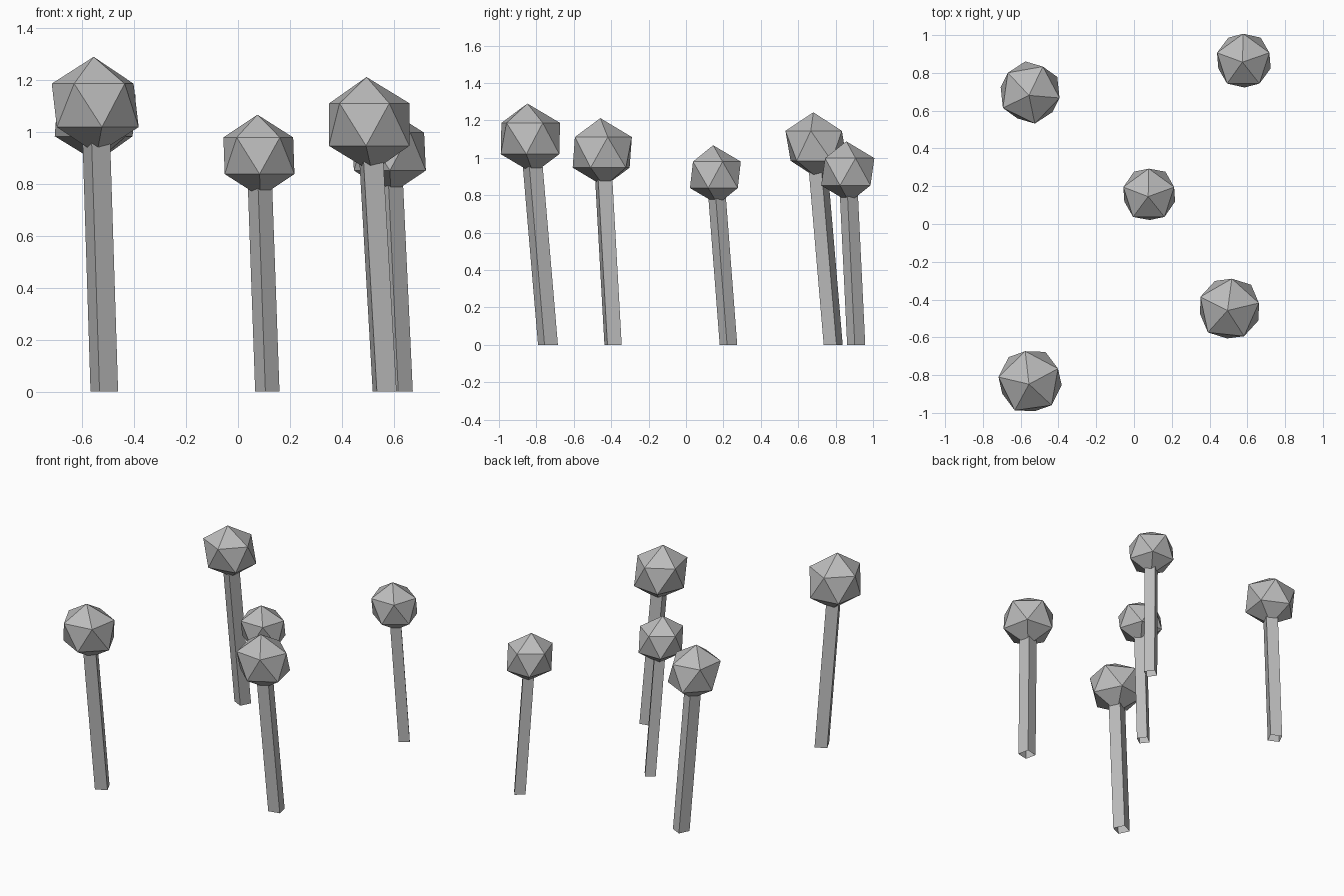
import bpy
import bmesh
from math import radians
from mathutils import Matrix, Vector

cube = bpy.data.objects.get("Cube")
if cube:
    bpy.data.objects.remove(cube, do_unlink=True)

# One plain grey for every part
GREY = (0.5, 0.5, 0.5, 1.0)
grey = bpy.data.materials.new("plain_grey")
grey.use_nodes = True
grey.diffuse_color = GREY
grey.node_tree.nodes["Principled BSDF"].inputs["Base Color"].default_value = GREY


def add_part(name, bm, matrix):
    bm.transform(matrix)
    mesh = bpy.data.meshes.new(name)
    bm.to_mesh(mesh)
    bm.free()
    mesh.materials.append(grey)
    bpy.context.collection.objects.link(bpy.data.objects.new(name, mesh))


def add_tree(name, base, apex, radius, turn):
    """Square trunk and faceted crown, turned about z, then sheared to lean."""
    base, apex = Vector(base), Vector(apex)
    lean = Matrix.Identity(4)
    lean[0][2] = (apex.x - base.x) / apex.z
    lean[1][2] = (apex.y - base.y) / apex.z
    place = (Matrix.Translation((base.x, base.y, 0)) @ lean
             @ Matrix.Rotation(radians(turn), 4, "Z"))
    centre = apex.z - radius

    # Trunk: four-sided tube, open at the foot, ending inside the crown
    bm = bmesh.new()
    bmesh.ops.create_cube(bm, size=1)
    foot = [f for f in bm.faces if f.normal.z < -0.5]
    bmesh.ops.delete(bm, geom=foot, context="FACES_ONLY")
    width = radius * 0.425
    bmesh.ops.scale(bm, vec=(width, width, centre), verts=bm.verts)
    bmesh.ops.translate(bm, vec=(0, 0, centre / 2), verts=bm.verts)
    add_part(name + "_trunk", bm, place)

    # Crown: flat-shaded icosahedron
    bm = bmesh.new()
    bmesh.ops.create_icosphere(bm, subdivisions=1, radius=radius)
    bmesh.ops.translate(bm, vec=(0, 0, centre), verts=bm.verts)
    add_part(name + "_crown", bm, place)


# Foot (x, y), crown tip (x, y, z), crown radius, turn in degrees
add_tree("front_right_tree", (-0.515, -0.738), (-0.556, -0.848, 1.29), 0.187, 26)
add_tree("back_right_tree", (-0.515, 0.787), (-0.556, 0.681, 1.243), 0.179, 64)
add_tree("middle_tree", (0.113, 0.227), (0.075, 0.145, 1.067), 0.158, 306)
add_tree("front_left_tree", (0.565, -0.39), (0.495, -0.458, 1.212), 0.183, 12)
add_tree("back_left_tree", (0.625, 0.91), (0.574, 0.857, 1.088), 0.163, 306)
